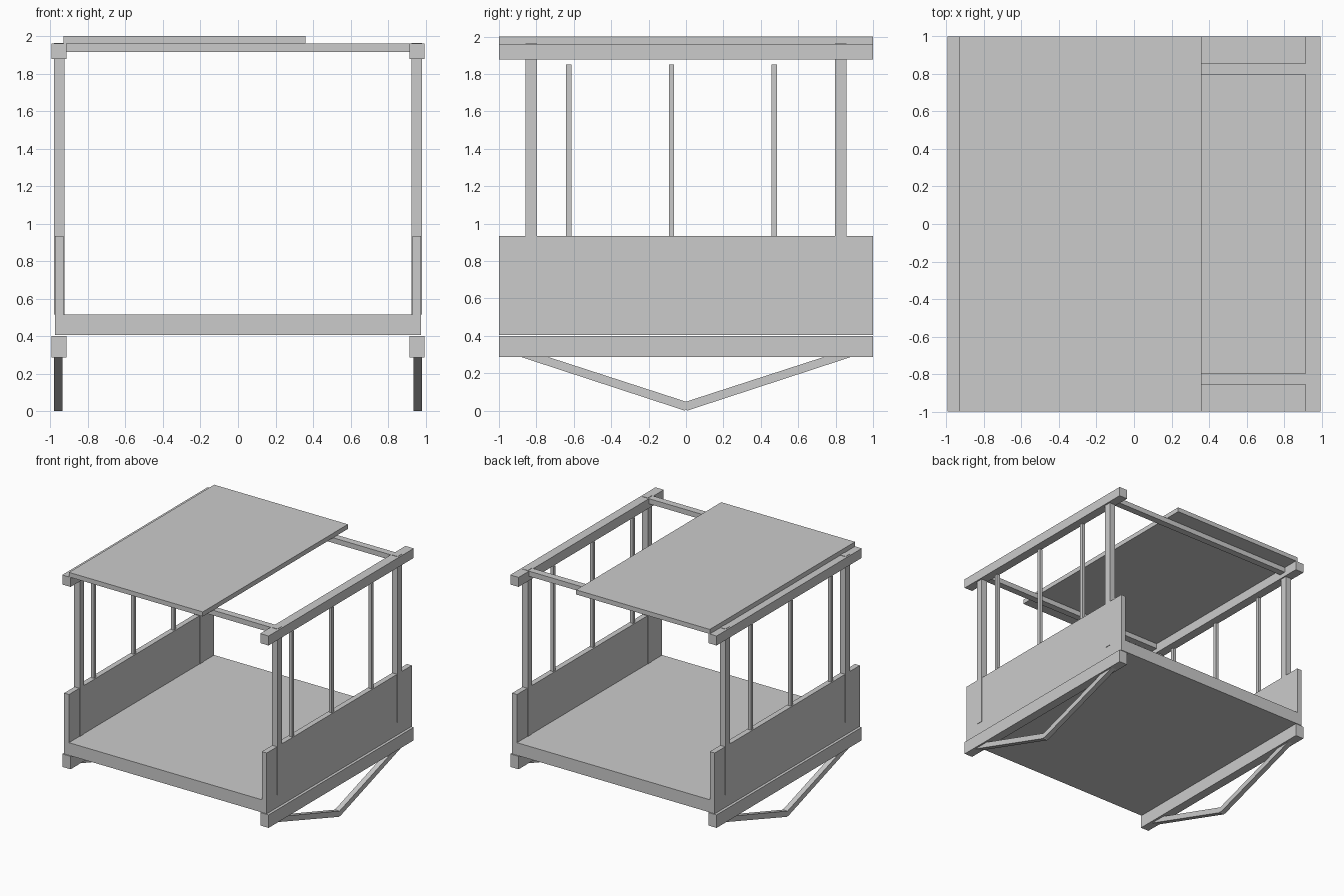
import bpy
import bmesh

cube = bpy.data.objects.get("Cube")
if cube:
    bpy.data.objects.remove(cube, do_unlink=True)

# One plain grey for the whole structure
GREY = (0.6, 0.6, 0.6, 1.0)
grey = bpy.data.materials.new("plain grey")
grey.use_nodes = True
grey.diffuse_color = GREY
grey.node_tree.nodes["Principled BSDF"].inputs["Base Color"].default_value = GREY


def extrude_profile(name, outline, depth):
    """Closed solid from a flat outline, pushed along the depth vector."""
    bm = bmesh.new()
    face = bm.faces.new([bm.verts.new(p) for p in outline])
    result = bmesh.ops.extrude_face_region(bm, geom=[face])
    moved = [g for g in result["geom"] if isinstance(g, bmesh.types.BMVert)]
    bmesh.ops.translate(bm, verts=moved, vec=depth)
    if face.is_valid and any(len(e.link_faces) > 2 for e in face.edges):
        bm.faces.remove(face)
    bmesh.ops.holes_fill(bm, edges=[e for e in bm.edges if e.is_boundary])
    bmesh.ops.recalc_face_normals(bm, faces=bm.faces)
    mesh = bpy.data.meshes.new(name)
    bm.to_mesh(mesh)
    bm.free()
    mesh.materials.append(grey)
    obj = bpy.data.objects.new(name, mesh)
    bpy.context.collection.objects.link(obj)
    return obj


def box(name, x, y, z):
    """Box between the given low and high limits on each axis."""
    outline = [(x[0], y[0], z[0]), (x[1], y[0], z[0]),
               (x[1], y[1], z[0]), (x[0], y[1], z[0])]
    return extrude_profile(name, outline, (0, 0, z[1] - z[0]))


FULL = (-1, 1)
ENDS = {"front": (-0.857, -0.797), "back": (0.797, 0.857)}

# Floor deck and sliding roof panel
box("floor_deck", (-0.977, 0.977), FULL, (0.405, 0.515))
box("roof_panel", (-0.93, 0.36), FULL, (1.96, 2.0))

# Cross beams that carry the roof
for end, y in ENDS.items():
    box(f"{end}_cross_beam", (-0.92, 0.92), y, (1.915, 1.96))

for side, s in (("left", 1), ("right", -1)):
    def span(inner, outer):
        return tuple(sorted((s * inner, s * outer)))

    # Long beams and side wall
    box(f"{side}_bottom_beam", span(0.915, 0.995), FULL, (0.287, 0.4))
    box(f"{side}_top_beam", span(0.915, 0.995), FULL, (1.877, 1.96))
    box(f"{side}_wall", span(0.93, 0.977), FULL, (0.515, 0.935))

    # Corner posts
    for end, y in ENDS.items():
        box(f"{side}_{end}_post", span(0.926, 0.981), y, (0.515, 1.963))

    # Slim uprights above the wall
    for i, y in enumerate((-0.627, -0.077, 0.472)):
        box(f"{side}_upright_{i + 1}", span(0.94, 0.968),
            (y - 0.014, y + 0.014), (0.935, 1.85))

    # V-shaped brace under the bottom beam
    half = [(0.006, 0.0), (0.885, 0.288), (0.74, 0.288)]
    outline = [(0, 0.007)] + half + [(0, 0.048)] + [(-y, z) for y, z in reversed(half)]
    low, high = span(0.935, 0.98)
    extrude_profile(f"{side}_under_brace", [(low, y, z) for y, z in outline],
                    (high - low, 0, 0))
